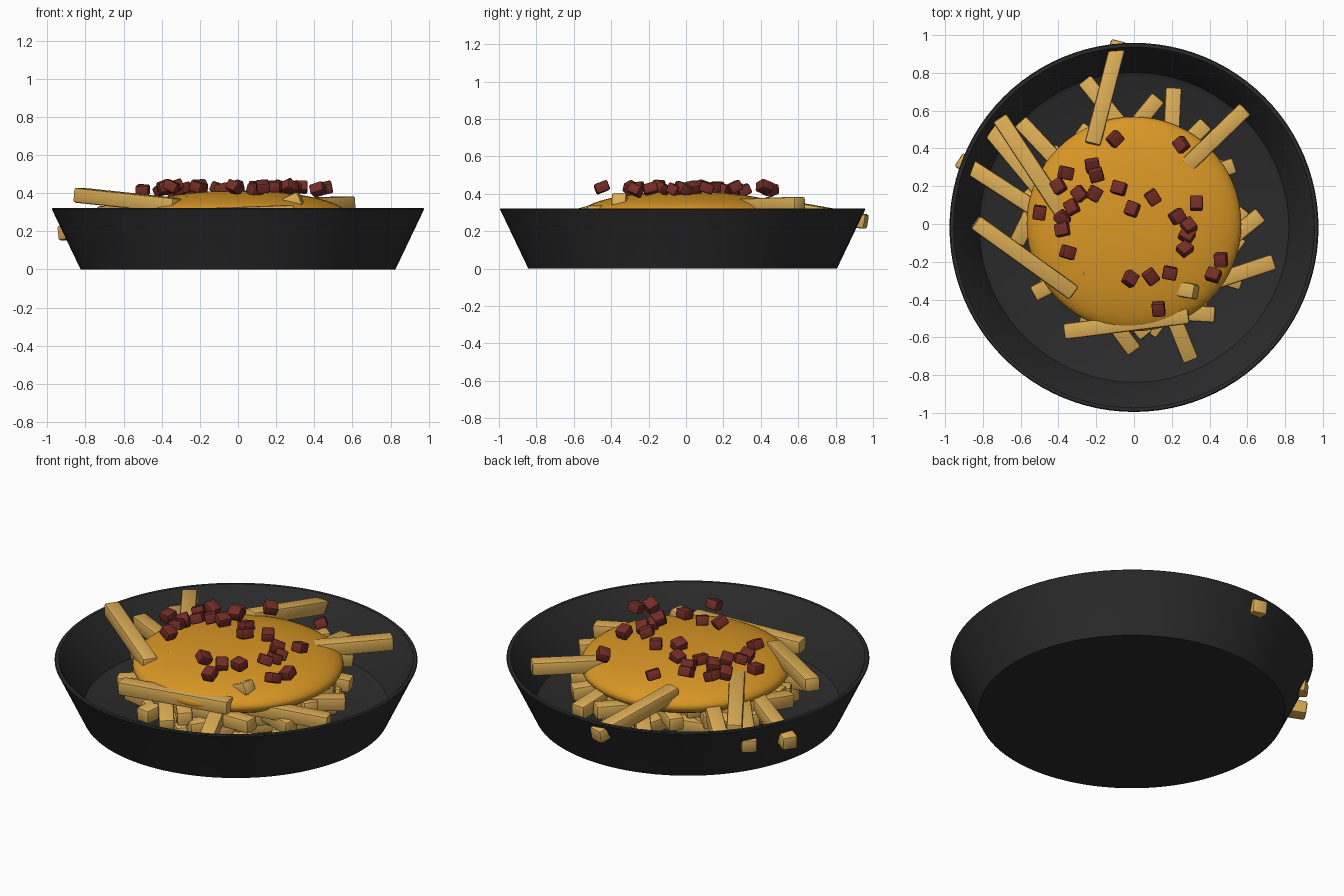
import bpy, bmesh, math, random
from mathutils import Vector, Matrix

if "Cube" in bpy.data.objects:
    bpy.data.objects.remove(bpy.data.objects["Cube"])

random.seed(7)


def material(name, color):
    m = bpy.data.materials.new(name)
    m.diffuse_color = (*color, 1)
    m.use_nodes = True
    m.node_tree.nodes["Principled BSDF"].inputs["Base Color"].default_value = m.diffuse_color
    return m


BLACK = material("black bowl", (0.024, 0.024, 0.024))
FRY = material("golden fry", (0.70, 0.41, 0.09))
CHEESE = material("cheese sauce", (0.70, 0.31, 0.018))
BACON = material("bacon red", (0.17, 0.026, 0.019))


def finish(bm, name, mat, smooth=35):
    me = bpy.data.meshes.new(name)
    bmesh.ops.recalc_face_normals(bm, faces=bm.faces)
    bm.to_mesh(me)
    bm.free()
    me.materials.append(mat)
    ob = bpy.data.objects.new(name, me)
    bpy.context.collection.objects.link(ob)
    bpy.ops.object.select_all(action='DESELECT')
    ob.select_set(True)
    bpy.context.view_layer.objects.active = ob
    bpy.ops.object.shade_smooth_by_angle(angle=math.radians(smooth))
    return ob


def block(name, mat, size, matrix, bevel):
    bm = bmesh.new()
    bmesh.ops.create_cube(bm, size=1, matrix=Matrix.Diagonal((*size, 1)))
    bmesh.ops.bevel(bm, geom=bm.edges[:], offset=bevel, segments=2,
                    profile=0.5, affect='EDGES')
    bm.transform(matrix)
    return finish(bm, name, mat)


def fry(a, b, w=0.085):
    # square stick running from point a to point b
    a, b = Vector(a), Vector(b)
    d = b - a
    rot = d.to_track_quat('X', 'Z').to_matrix().to_4x4()
    block("fry", FRY, (d.length, w, w * 0.92),
          Matrix.Translation((a + b) / 2) @ rot, 0.012)


# bowl: turned profile with thin wall
profile = [(0, 0), (0.825, 0), (0.973, 0.31), (0.977, 0.317), (0.972, 0.322),
           (0.955, 0.322), (0.948, 0.315), (0.82, 0.05), (0.79, 0.035), (0, 0.03)]
bm = bmesh.new()
vs = [bm.verts.new((r, 0, z)) for r, z in profile]
es = [bm.edges.new(p) for p in zip(vs, vs[1:])]
bmesh.ops.spin(bm, geom=vs + es, cent=(0, 0, 0), axis=(0, 0, 1),
               angle=math.tau, steps=96, use_merge=False)
bmesh.ops.remove_doubles(bm, verts=bm.verts, dist=1e-4)
bm.transform(Matrix.Translation((0, -0.018, 0)))
finish(bm, "bowl", BLACK)

# cheese sauce: flattened dome
bm = bmesh.new()
bmesh.ops.create_uvsphere(bm, u_segments=64, v_segments=32, radius=1)
bm.transform(Matrix.Translation((0, 0, 0.288)) @ Matrix.Diagonal((0.568, 0.568, 0.126, 1)))
finish(bm, "cheese_sauce", CHEESE)

# fries that can be seen: inner end, outer end
for a, b in [
    ((-0.22, 0.42, 0.345), (-0.08, 0.965, 0.25)),
    ((0.28, 0.31, 0.335), (0.59, 0.61, 0.345)),
    ((-0.38, 0.06, 0.34), (-0.71, 0.56, 0.29)),
    ((-0.32, -0.365, 0.335), (-0.84, 0.01, 0.39)),
    ((-0.40, 0.0, 0.26), (-0.925, 0.34, 0.19)),
    ((-0.30, 0.22, 0.27), (-0.60, 0.54, 0.22)),
    ((-0.45, 0.12, 0.25), (-0.78, 0.52, 0.20)),
    ((-0.05, 0.5, 0.24), (-0.26, 0.76, 0.20)),
    ((0.19, 0.3, 0.25), (0.21, 0.72, 0.22)),
    ((-0.05, 0.45, 0.22), (0.13, 0.67, 0.23)),
    ((0.15, 0.3, 0.25), (0.38, 0.53, 0.22)),
    ((0.3, -0.25, 0.24), (0.67, 0.05, 0.22)),
    ((0.2, -0.38, 0.26), (0.74, -0.2, 0.22)),
    ((-0.1, -0.45, 0.20), (0.43, -0.48, 0.22)),
    ((0.15, -0.35, 0.25), (0.30, -0.72, 0.19)),
    ((-0.2, -0.4, 0.22), (0.0, -0.67, 0.17)),
    ((-0.37, -0.57, 0.275), (0.29, -0.485, 0.30)),
    ((-0.2, -0.2, 0.22), (-0.53, -0.37, 0.18)),
    ((-0.5, 0.15, 0.23), (-0.62, -0.1, 0.21)),
    ((0.2, 0.2, 0.22), (0.53, 0.31, 0.19)),
    ((0.2, -0.2, 0.20), (0.57, -0.31, 0.18)),
]:
    fry(a, b)
# tips poking through the sauce
fry((-0.05, -0.3, 0.18), (-0.28, -0.23, 0.36), 0.08)
fry((0.0, -0.3, 0.22), (0.33, -0.36, 0.375), 0.08)

# hidden pile beneath
for i in range(34):
    t = random.uniform(0, math.tau)
    off = random.uniform(-0.42, 0.42)
    half = math.sqrt(0.60 ** 2 - off ** 2) * random.uniform(0.75, 1)
    z = 0.08 + 0.15 * i / 34
    u = Vector((math.cos(t), math.sin(t), 0))
    c = Vector((-u.y, u.x, 0)) * off
    dz = Vector((0, 0, random.uniform(-0.02, 0.02)))
    lift = Vector((0, 0, z))
    fry(c - u * half + lift - dz, c + u * half + lift + dz)

# bacon bits scattered on top
for x, y in [(-.10, .45), (.25, .42), (-.36, .27), (-.40, .20), (-.22, .31), (-.20, .26),
             (-.29, .16), (-.21, .16), (-.33, .09), (-.38, .03), (-.50, .06), (-.38, -.03),
             (-.35, -.15), (-.08, .19), (-.01, .08), (.10, .14), (.23, .04), (.33, .11),
             (.29, -.01), (.28, -.06), (.27, -.13), (-.02, -.29), (.09, -.28), (.19, -.26),
             (.42, -.27), (.46, -.19), (.13, -.45)]:
    rot = (Matrix.Rotation(random.uniform(0, math.tau), 4, 'Z')
           @ Matrix.Rotation(random.uniform(-0.5, 0.5), 4, 'X')
           @ Matrix.Rotation(random.uniform(-0.5, 0.5), 4, 'Y'))
    z = 0.425 + random.uniform(-0.01, 0.012)
    block("bacon_bit", BACON, (0.075, 0.068, 0.055),
          Matrix.Translation((x, y, z)) @ rot, 0.009)
